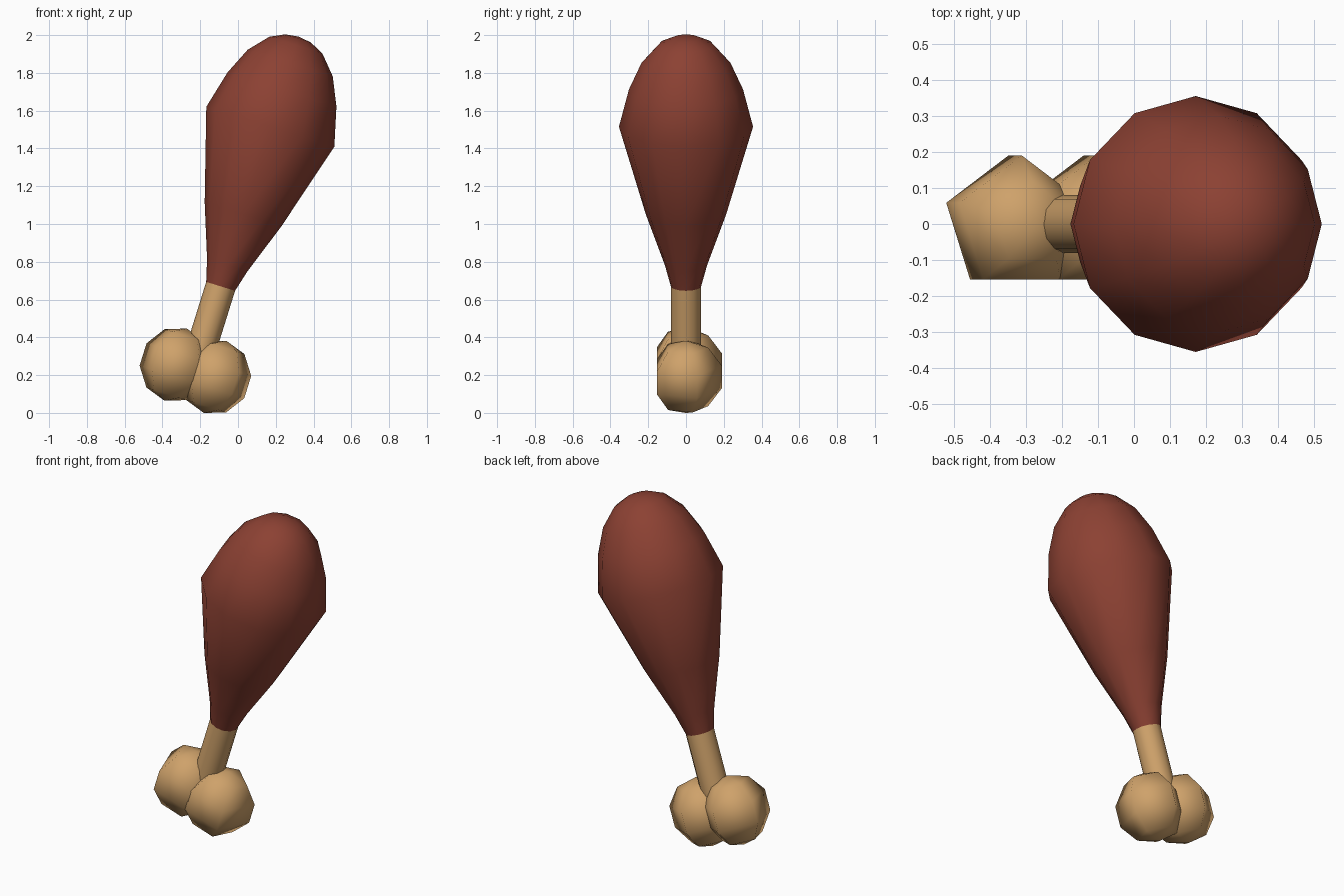
import bpy
import bmesh
from math import sin, cos, pi, radians
from mathutils import Matrix, Vector

cube = bpy.data.objects.get("Cube")
if cube:
    bpy.data.objects.remove(cube, do_unlink=True)

LEAN = Matrix.Rotation(radians(17.3), 4, 'Y')   # whole model leans to +x


def make_material(name, rgb):
    mat = bpy.data.materials.new(name)
    mat.use_nodes = True
    mat.diffuse_color = (*rgb, 1)
    bsdf = mat.node_tree.nodes["Principled BSDF"]
    bsdf.inputs["Base Color"].default_value = (*rgb, 1)
    bsdf.inputs["Roughness"].default_value = 0.8
    return mat


def lathe(name, profile, sides, start, origin, mat):
    """Spin (height, radius) pairs round the leaning axis; zero radius is a pole."""
    bm = bmesh.new()
    rings = []
    for h, r in profile:
        if r == 0:
            rings.append([bm.verts.new((0, 0, h))] * sides)
        else:
            angles = [start + 2 * pi * i / sides for i in range(sides)]
            rings.append([bm.verts.new((r * cos(a), r * sin(a), h)) for a in angles])
    for low, high in zip(rings, rings[1:]):
        for i in range(sides):
            j = (i + 1) % sides
            corners = dict.fromkeys((low[i], low[j], high[j], high[i]))
            bm.faces.new(list(corners))
    # Close open ends with flat caps
    for ring, (h, r) in ((rings[0], profile[0]), (rings[-1], profile[-1])):
        if r > 0:
            cap = bm.faces.new(ring)
            for edge in cap.edges:
                edge.smooth = False
    bmesh.ops.recalc_face_normals(bm, faces=bm.faces)
    for face in bm.faces:
        face.smooth = True
    mesh = bpy.data.meshes.new(name)
    bm.to_mesh(mesh)
    bm.free()
    mesh.materials.append(mat)
    obj = bpy.data.objects.new(name, mesh)
    bpy.context.collection.objects.link(obj)
    obj.matrix_world = Matrix.Translation(origin) @ LEAN
    return obj


meat_red = make_material("meat_red", (0.262, 0.053, 0.033))
bone_tan = make_material("bone_tan", (0.62, 0.36, 0.145))

# Meat: narrow neck, widest ring, rounded crown
meat_base = Vector((-0.092, 0, 0.67))
meat_profile = [(0, 0.08), (0.118, 0.112), (0.4, 0.213), (0.885, 0.355),
                (1.092, 0.302), (1.238, 0.236), (1.338, 0.147),
                (1.375, 0.071), (1.385, 0)]
lathe("meat", meat_profile, 12, 0, meat_base, meat_red)

# Bone shaft, running into the meat and between the knobs
lathe("bone_shaft", [(-0.47, 0.08), (0.02, 0.08)], 12, 0, meat_base, bone_tan)

# Two low-poly knobs, side by side across the shaft end
knob_centre = Vector((-0.2255, 0, 0.223))
knob_profile = [(-0.2 * cos(pi * k / 5), 0.2 * sin(pi * k / 5) if 0 < k < 5 else 0)
                for k in range(6)]
for side, label in ((-1, "right"), (1, "left")):
    offset = LEAN @ Vector((side * 0.1093, 0, 0))
    lathe(f"bone_knob_{label}", knob_profile, 5, pi / 2, knob_centre + offset, bone_tan)
